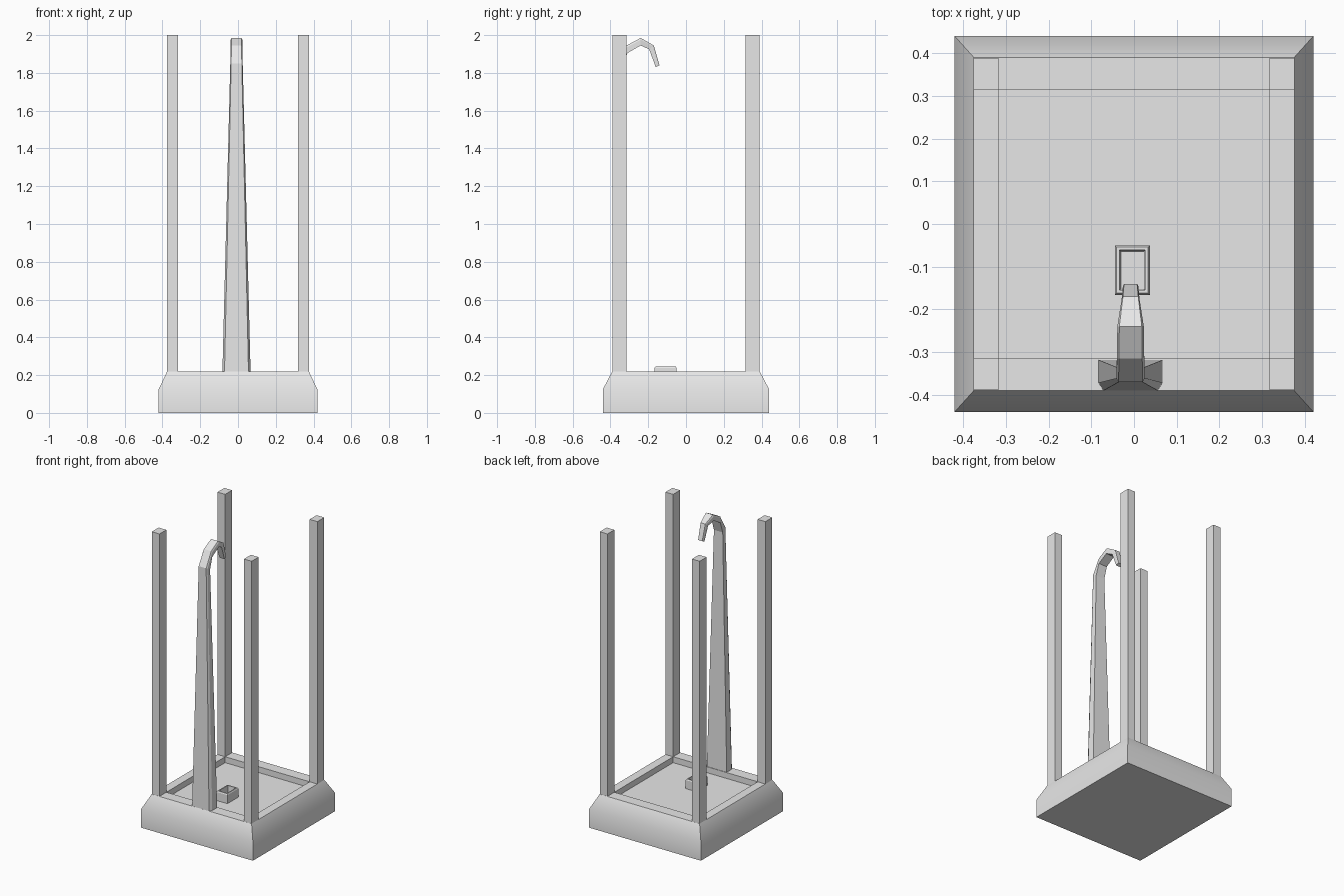
import bpy, bmesh, math

cube = bpy.data.objects.get("Cube")
if cube:
    bpy.data.objects.remove(cube, do_unlink=True)

grey = bpy.data.materials.new("light grey")
grey.use_nodes = True
grey.diffuse_color = (0.8, 0.8, 0.8, 1)
grey.node_tree.nodes["Principled BSDF"].inputs["Base Color"].default_value = (0.8, 0.8, 0.8, 1)


def loft(name, rings, cap_start=True, cap_end=True, location=(0, 0, 0)):
    """Skin equal-sized rings of points into one mesh."""
    bm = bmesh.new()
    loops = [[bm.verts.new(p) for p in ring] for ring in rings]
    for a, b in zip(loops, loops[1:]):
        for i in range(len(a)):
            j = (i + 1) % len(a)
            bm.faces.new((a[i], a[j], b[j], b[i]))
    if cap_start:
        bm.faces.new(loops[0][::-1])
    if cap_end:
        bm.faces.new(loops[-1])
    bmesh.ops.recalc_face_normals(bm, faces=bm.faces)
    mesh = bpy.data.meshes.new(name)
    bm.to_mesh(mesh)
    bm.free()
    mesh.materials.append(grey)
    obj = bpy.data.objects.new(name, mesh)
    obj.location = location
    bpy.context.collection.objects.link(obj)
    return obj


def rect(hx, hy, z):
    return [(-hx, -hy, z), (hx, -hy, z), (hx, hy, z), (-hx, hy, z)]


# Plinth with sloped shoulders and a sunken tray
RIM, FLOOR = 0.22, 0.18
base = loft("base", [rect(0.42, 0.44, 0), rect(0.42, 0.44, 0.125),
                     rect(0.375, 0.39, RIM), rect(0.317, 0.315, RIM),
                     rect(0.317, 0.315, FLOOR)])
bpy.context.view_layer.objects.active = base
base.select_set(True)
bpy.ops.object.shade_smooth_by_angle(angle=math.radians(30))
base.select_set(False)

# Four corner posts
for sx, side in ((1, "left"), (-1, "right")):
    for sy, end in ((-1, "front"), (1, "back")):
        loft(f"{end}_{side}_post", [rect(0.029, 0.037, RIM - 0.02), rect(0.029, 0.037, 2)],
             location=(sx * 0.346, sy * 0.352, 0))

# Tapered hooked arm: outer (y, z), inner (y, z), half width
stations = [((-0.39, 0.2), (-0.318, 0.2), 0.075),
            ((-0.37, 1.85), (-0.335, 1.83), 0.033),
            ((-0.315, 1.945), (-0.31, 1.905), 0.032),
            ((-0.24, 1.985), (-0.24, 1.945), 0.031),
            ((-0.17, 1.945), (-0.195, 1.925), 0.021),
            ((-0.14, 1.84), (-0.16, 1.83), 0.018)]


def arm_section(outer, inner, half):
    # Outer face is narrower, with a chamfer on each side
    def mix(t):
        return tuple(o + (i - o) * t for o, i in zip(outer, inner))
    profile = [(-0.85, 0), (0.85, 0), (1, 0.25), (1, 1), (-1, 1), (-1, 0.25)]
    return [(s * half, *mix(t)) for s, t in profile]


loft("hooked_arm", [arm_section(*s) for s in stations], location=(-0.008, 0, 0))

# Small open frame on the tray floor, below the hook
loft("floor_socket", [rect(0.041, 0.058, FLOOR), rect(0.041, 0.058, 0.238),
                      rect(0.037, 0.054, 0.245), rect(0.03, 0.047, 0.245),
                      rect(0.027, 0.044, FLOOR)],
     cap_start=False, cap_end=False, location=(-0.004, -0.108, 0))
